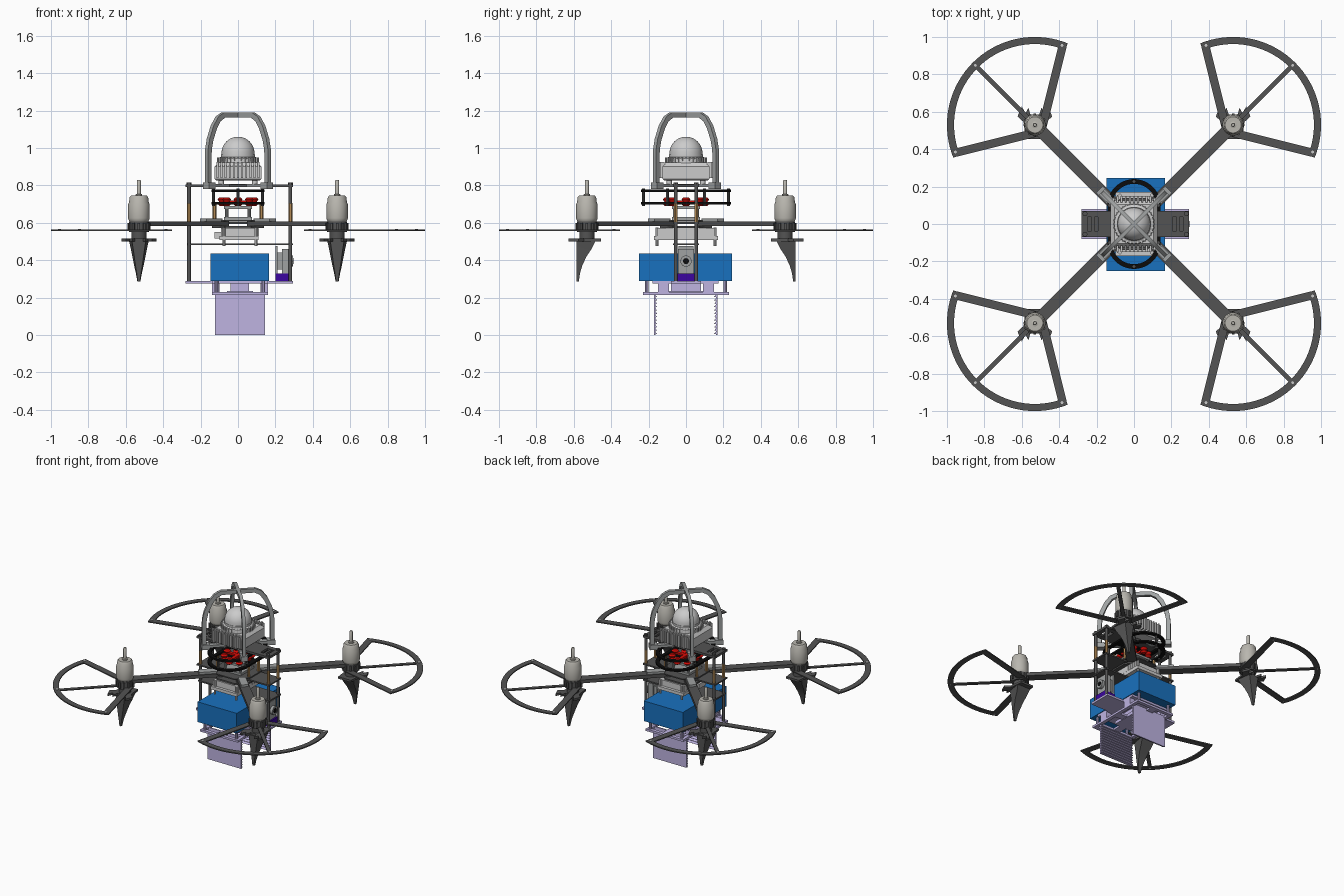
import bpy, bmesh, math
from mathutils import Vector as V

if "Cube" in bpy.data.objects:
    bpy.data.objects.remove(bpy.data.objects["Cube"])


def mat(name, r, g, b):
    m = bpy.data.materials.new(name)
    m.diffuse_color = tuple(c ** 2.2 for c in (r, g, b)) + (1,)
    m.use_nodes = True
    m.node_tree.nodes["Principled BSDF"].inputs["Base Color"].default_value = m.diffuse_color
    return m


DARK, BLACK = mat("dark_grey", .33, .33, .33), mat("black", .08, .08, .08)
LIGHT, MOTOR = mat("light_grey", .82, .83, .83), mat("warm_grey", .72, .71, .68)
BLUE, LILAC = mat("blue", .12, .44, .74), mat("lilac", .74, .70, .88)
BRASS, RED = mat("brass", .70, .54, .34), mat("red", .85, .08, .06)
PURPLE, STEEL = mat("purple", .24, .05, .62), mat("steel", .62, .63, .63)
QUADS = [(a, b) for a in (-1, 1) for b in (-1, 1)]


# shapes: each returns a function that adds geometry to a bmesh
def prism(pts, vec):
    def add(bm):
        a = [bm.verts.new(p) for p in pts]
        b = [bm.verts.new(V(p) + V(vec)) for p in pts]
        bm.faces.new(a)
        bm.faces.new(b[::-1])
        for i in range(len(a)):
            j = (i + 1) % len(a)
            bm.faces.new((a[i], a[j], b[j], b[i]))
    return add


def slab(pts, z0, z1):
    return prism([(x, y, z0) for x, y in pts], (0, 0, z1 - z0))


def box(x0, x1, y0, y1, z0, z1):
    return slab([(x0, y0), (x1, y0), (x1, y1), (x0, y1)], z0, z1)


def bar(p, q, w, z0, z1):
    p, q = V(p), V(q)
    n = (q - p).normalized().orthogonal() * w / 2
    return slab([p + n, q + n, q - n, p - n], z0, z1)


def strip(outer, inner, vec, closed=False):
    def add(bm):
        r = [[bm.verts.new(V(p) + k) for p in l] for l, k in
             ((outer, V((0, 0, 0))), (inner, V((0, 0, 0))), (inner, V(vec)), (outer, V(vec)))]
        n = len(outer)
        for i in range(n if closed else n - 1):
            for k in range(4):
                a, b, j = r[k], r[(k + 1) % 4], (i + 1) % n
                bm.faces.new((a[i], a[j], b[j], b[i]))
        if not closed:
            bm.faces.new([l[0] for l in r])
            bm.faces.new([l[-1] for l in r])
    return add


def lathe(x, y, prof, n=28):
    def add(bm):
        rings = [[bm.verts.new((x + r * math.cos(t), y + r * math.sin(t), z))
                  for t in (2 * math.pi * i / n for i in range(n))] for r, z in prof]
        for a, b in zip(rings, rings[1:]):
            for i in range(n):
                j = (i + 1) % n
                bm.faces.new((a[i], a[j], b[j], b[i]))
        bm.faces.new(rings[0])
        bm.faces.new(rings[-1])
    return add


def cyl(x, y, r, z0, z1, n=16):
    return lathe(x, y, [(r, z0), (r, z1)], n)


def loft(sections):
    def add(bm):
        rs = [[bm.verts.new(p) for p in s] for s in sections]
        for a, b in zip(rs, rs[1:]):
            for i in range(4):
                bm.faces.new((a[i], a[(i + 1) % 4], b[(i + 1) % 4], b[i]))
        bm.faces.new(rs[0])
        bm.faces.new(rs[-1])
    return add


def obj(name, m, *shapes):
    bm = bmesh.new()
    for s in shapes:
        s(bm)
    bmesh.ops.recalc_face_normals(bm, faces=bm.faces)
    me = bpy.data.meshes.new(name)
    bm.to_mesh(me)
    bm.free()
    o = bpy.data.objects.new(name, me)
    bpy.context.collection.objects.link(o)
    if m:
        me.materials.append(m)
    bpy.ops.object.select_all(action='DESELECT')
    o.select_set(True)
    bpy.context.view_layer.objects.active = o
    bpy.ops.object.shade_smooth_by_angle(angle=math.radians(35))


# four rotor stations
C = .53
for sx, sy in QUADS:
    def P(u, v):
        return (sx * (C + u), sy * (C + v))
    tag = ("front" if sy < 0 else "back") + ("_left" if sx < 0 else "_right")
    obj("arm_" + tag, DARK, bar((sx * .07, sy * .07), P(0, 0), .065, .583, .607))
    obj("arm_clamp_" + tag, STEEL, bar((sx * .1, sy * .1), (sx * .185, sy * .185), .05, .607, .622))
    cx, cy = P(0, 0)
    obj("motor_" + tag, MOTOR, lathe(cx, cy, [
        (.05, .607), (.055, .615), (.057, .625), (.057, .70), (.052, .712), (.05, .735),
        (.043, .745), (.018, .745), (.018, .752), (.011, .754), (.011, .825), (.008, .83)]))
    ribs = [bar((cx, cy), (cx + .062 * math.cos(t), cy + .062 * math.sin(t)), .012, .56, .6)
            for t in (math.pi * i / 6 for i in range(12))]
    obj("motor_mount_" + tag, DARK, cyl(cx, cy, .053, .55, .607, 24), cyl(cx, cy, .04, .51, .55, 24), *ribs)
    ang = [math.radians(-22 + 134 * i / 36) for i in range(37)]
    arc = [[P(r * math.cos(t), r * math.sin(t)) + (.556,) for t in ang] for r in (.47, .432)]
    obj("rotor_guard_" + tag, DARK, strip(*arc, (0, 0, .008)),
        bar(P(-.038, -.02), P(-.149, .425), .044, .556, .564),
        bar(P(-.02, -.038), P(.425, -.149), .044, .556, .564),
        bar(P(.02, .02), P(.318, .318), .025, .556, .564))
    obj("guard_bolt_" + tag, LIGHT, *[cyl(*P(u, v), .008, .556, .568, 8)
                                      for u, v in ((-.145, .425), (.425, -.145), (.318, .318))])
    # landing leg with a hooked flange
    half = [(.022, .05), (.035, .092), (.05, .062), (.07, .098), (.093, .045), (.06, .015), (.05, -.075)]
    obj("leg_flange_" + tag, DARK, slab([P(*p) for p in half + [(-u, v) for u, v in half[::-1]]], .5, .515))
    secs = [(.5, .052, -.045), (.46, .043, -.025), (.42, .035, .002), (.37, .025, .025), (.33, .016, .037), (.285, .008, .043)]
    obj("landing_leg_" + tag, DARK, loft([[P(-w, y) + (z,), P(w, y) + (z,), P(w * .7, .055) + (z,),
                                          P(-w * .7, .055) + (z,)] for z, w, y in secs]))

# frame plates, posts and standoffs
k, s = .14, .07
octo = [(s, -k), (k, -s), (k, s), (s, k), (-s, k), (-k, s), (-k, -s), (-s, -k)]
obj("centre_plates", DARK, slab(octo, .572, .583), slab(octo, .607, .615))
obj("middle_deck", DARK, box(-.28, .295, -.07, .07, .594, .604))
obj("lower_deck", DARK, box(-.27, .295, -.07, .07, .48, .49))
ends = []
for a, b in ((-.28, -.16), (.175, .295)):
    o = [(a, -.07), (b, -.07), (b, .07), (a, .07)]
    m = .032
    i = [(a + m, -.07 + m), (b - m, -.07 + m), (b - m, .07 - m), (a + m, .07 - m)]
    ends += [strip([p + (.79,) for p in o], [p + (.79,) for p in i], (0, 0, .016), True),
             box((a + b) / 2 - .008, (a + b) / 2 + .008, -.04, .04, .79, .803)]
obj("top_deck", DARK, box(-.16, .175, -.07, .07, .79, .806), *ends)
posts = [(x, y) for x in (-.262, .28) for y in (-.055, .055)]
obj("frame_posts", DARK, *[cyl(x, y, .010, .28, .60) for x, y in posts],
    *[cyl(x, y, .010, .7, .8) for x, y in posts], *[cyl(x, y, .014, .8, .815, 6) for x, y in posts])
obj("brass_standoffs", BRASS, *[cyl(x, y, .011, .604, .705, 6) for x, y in posts],
    *[cyl(x, y, .010, .615, .70, 6) for x in (-.125, .125) for y in (-.055, .055)])

# vibration damper: two stadium rings, with red dampers between
def stadium(r, z):
    return [(r * math.cos(t), r * math.sin(t) + (.097 if i < 20 else -.097), z)
            for i, t in ((i, math.pi * (i if i < 20 else i - 1) / 19) for i in range(40))]


for n, z in (("lower", .698), ("upper", .765)):
    obj("damper_ring_" + n, BLACK, strip(stadium(.143, z), stadium(.118, z), (0, 0, .012), True),
        box(-.13, .13, -.03, .03, z, z + .01))
obj("damper_pins", DARK, *[cyl(x, y, .008, .69, .782, 8) for x, y in
                           [(0, .227), (0, -.227)] + [(a * .13, b * .1) for a, b in QUADS]])
obj("red_dampers", RED, *[lathe(.085 * math.cos(t), .1 * math.sin(t), [
    (.014, .69), (.024, .70), (.016, .712), (.024, .726), (.014, .735)], 16)
    for t in (math.pi * i / 4 for i in range(8))], box(-.09, .09, -.012, .012, .705, .72),
    box(-.012, .012, -.1, .1, .705, .72))
obj("damper_base", STEEL, box(-.075, .075, -.075, .075, .615, .63), box(-.075, .075, -.075, .075, .675, .69),
    *[cyl(a * .06, b * .06, .009, .63, .675, 10) for a, b in QUADS])

# crossed carrying hoops over the scanner
out = [(.24, .785), (.24, .95), (.236, 1.0), (.225, 1.05), (.195, 1.12), (.158, 1.168), (.115, 1.19)]
inn = [(.212, .785), (.212, .95), (.208, .995), (.198, 1.04), (.172, 1.1), (.142, 1.143), (.108, 1.162)]
for name, d in (("a", 1), ("b", -1)):
    def ring(pts):
        full = pts + [(-r, z) for r, z in pts[::-1]]
        return [V((r * .7071 + .008 * d, r * .7071 * d - .008, z)) for r, z in full]
    obj("hoop_" + name, STEEL, strip(ring(out), ring(inn), (-.016 * d, .016, 0)),
        bar((-.165, -.165 * d), (.165, .165 * d), .035, .79, .808),
        *[bar((e * .135, e * .135 * d), (e * .172, e * .172 * d), .045, .78, .815) for e in (1, -1)])

# dome scanner
obj("scanner_body", LIGHT,
    loft([[(-a, -b, z), (a, -b, z), (a, b, z), (-a, b, z)] for a, b, z in
          ((.115, .115, .825), (.125, .125, .835), (.125, .125, .9), (.105, .105, .922))]),
    lathe(.0, 0, [(.108, .92), (.105, .945), (.092, .952), (.092, .965)], 40),
    *[cyl(a * .09, b * .09, .014, .8, .83) for a, b in QUADS])
obj("scanner_fins", LIGHT, *[box(x - .005, x + .005, e * .115, e * (.15 if abs(x) < .09 else .138), .84, .925)
                             for x in (-.11 + .022 * i for i in range(11)) for e in (-1, 1)],
    *[bar((.09 * math.cos(t), .09 * math.sin(t)), (.113 * math.cos(t), .113 * math.sin(t)), .007, .92, .95)
      for t in (math.pi * i / 16 for i in range(32))])
obj("scanner_dome", mat("dome_white", .9, .9, .9), lathe(0, 0, [(.089, .96)] + [
    (.088 * math.cos(t), .972 + .088 * math.sin(t)) for t in (math.pi / 2 * i / 12.2 for i in range(13))], 40))

# computer under the centre plates
obj("computer", LIGHT, box(-.09, .11, -.15, .15, .53, .572), box(-.1, .11, -.17, .17, .508, .53),
    box(-.125, -.075, -.05, .03, .515, .55),
    *[box(e * .09 + .01 - .012, e * .09 + .01 + .012, y - .005, y + .005, .53, .57)
      for e in (-1, 1) for y in (-.15 + .02 * i for i in range(16))],
    *[cyl(.01 + a * .085, b * .155, .008, .475, .575, 8) for a, b in QUADS])

# battery and side camera
obj("battery", BLUE, box(-.147, .165, -.25, .245, .29, .435))
obj("side_camera", STEEL, box(.235, .275, -.042, .042, .33, .46), box(.21, .235, -.03, .03, .35, .44),
    box(.2, .212, -.04, .04, .31, .475),
    prism([(.275, .03 * math.cos(t), .395 + .03 * math.sin(t)) for t in
           (math.pi * i / 12 for i in range(24))], (.02, 0, 0)))
obj("camera_lens", BLACK, prism([(.29, .016 * math.cos(t), .395 + .016 * math.sin(t)) for t in
                                 (math.pi * i / 10 for i in range(20))], (.008, 0, 0)))
obj("camera_bracket", PURPLE, box(.2, .285, -.045, .045, .29, .33))

# lilac belly tray with louvred side panels
def window(x0, x1, y0, y1, z, m, h):
    a = [(x0, y0, z), (x1, y0, z), (x1, y1, z), (x0, y1, z)]
    b = [(x0 + m, y0 + m, z), (x1 - m, y0 + m, z), (x1 - m, y1 - m, z), (x0 + m, y1 - m, z)]
    return strip(a, b, (0, 0, h), True)


obj("belly_tray", LILAC, box(-.28, .295, -.08, .08, .275, .29), box(-.14, .16, -.18, .175, .275, .29),
    *[window(x, x + .15, y, y + .23, .215, .025, .015) for x in (-.14, .01) for y in (-.23, 0)],
    box(-.06, .08, -.1, .1, .213, .235), box(-.04, .06, -.08, .08, .235, .275),
    *[cyl(.01 + a * .125, b * .21, .010, .215, .29, 10) for a, b in QUADS],
    *[box(.01 + a * .13 - .02, .01 + a * .13 + .02, b * .12 - .03, b * .12 + .03, .23, .275) for a, b in QUADS])
for n, y, e in (("front", -.172, 1), ("back", .168, -1)):
    obj("louvre_panel_" + n, LILAC, box(-.122, .145, min(y, y + e * .008), max(y, y + e * .008), 0, .23),
        *[prism([(-.122, y + e * .007, z), (-.122, y + e * .018, z + .002), (-.122, y + e * .007, z + .014)],
                (.267, 0, 0)) for z in (.004 + .018 * i for i in range(12))])
